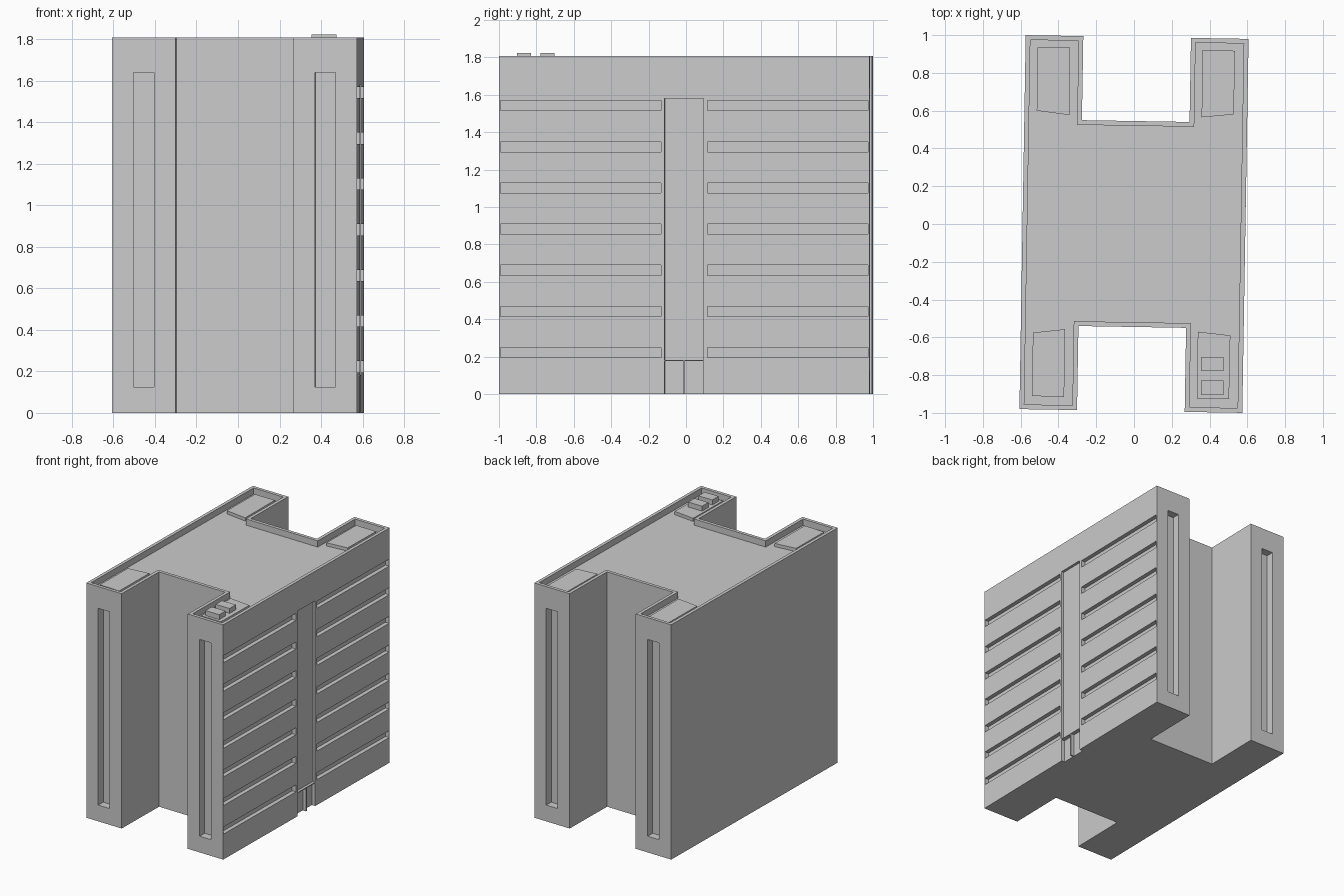
import bpy, bmesh

if "Cube" in bpy.data.objects:
    bpy.data.objects.remove(bpy.data.objects["Cube"])

TILT = -0.0168   # whole building is turned slightly about z
H = 1.808
ROOF = 1.76


def add_prism(bm, pts, z0, z1):
    bottom = [bm.verts.new((x, y, z0)) for x, y in pts]
    top = [bm.verts.new((x, y, z1)) for x, y in pts]
    n = len(pts)
    bm.faces.new(bottom[::-1])
    bm.faces.new(top)
    for i in range(n):
        j = (i + 1) % n
        bm.faces.new((bottom[i], bottom[j], top[j], top[i]))


def rect(x0, x1, y0, y1):
    return [(x0, y0), (x1, y0), (x1, y1), (x0, y1)]


def make(name, prisms, turn=0.0):
    bm = bmesh.new()
    for pts, z0, z1 in prisms:
        add_prism(bm, pts, z0, z1)
    bmesh.ops.recalc_face_normals(bm, faces=bm.faces)
    me = bpy.data.meshes.new(name)
    bm.to_mesh(me)
    bm.free()
    ob = bpy.data.objects.new(name, me)
    ob.rotation_euler.z = turn
    bpy.context.collection.objects.link(ob)
    return ob


def h_outline(t):
    # H-shaped plan, inset by t, counter-clockwise
    w, l, i, n = 0.59 - t, 0.99 - t, 0.285 + t, 0.545 - t
    return [(w, -l), (w, l), (i, l), (i, n), (-i, n), (-i, l),
            (-w, l), (-w, -l), (-i, -l), (-i, -n), (i, -n), (i, -l)]


# Main block
body = make("building_body", [(h_outline(0), 0, H)], TILT)

# Roof well behind the parapet
cuts = [(h_outline(0.025), ROOF, H + 0.1)]

# Tall window recesses on the four wing ends
for sx in (-1, 1):
    for sy in (-1, 1):
        xs = sorted((sx * 0.388, sx * 0.487))
        ys = sorted((sy * 0.93, sy * 1.05))
        cuts.append((rect(*xs, *ys), 0.125, 1.64))

# Seven rows of window bands on the right side
for row in range(7):
    z = 0.222 + row * 0.22
    for ys in ((-0.983, -0.125), (0.125, 0.983)):
        cuts.append((rect(0.558, 0.65, *ys), z - 0.027, z + 0.027))

# Central stair panel and the two entrance doors below it
cuts.append((rect(0.57, 0.65, -0.104, 0.104), 0.183, 1.58))
for ys in ((-0.104, -0.005), (0.005, 0.104)):
    cuts.append((rect(0.562, 0.65, *ys), -0.1, 0.177))

cutter = make("recess_cutter", cuts, TILT)
cutter.hide_render = True
mod = body.modifiers.new("recesses", "BOOLEAN")
mod.operation = "DIFFERENCE"
mod.solver = "EXACT"
mod.object = cutter
bpy.context.view_layer.objects.active = body
body.select_set(True)
bpy.ops.object.modifier_apply(modifier=mod.name)
bpy.data.objects.remove(cutter, do_unlink=True)

# Low plinths on the wing roofs
plinths = {
    "roof_plinth_front_left": [(-0.54, -0.91), (-0.37, -0.917), (-0.365, -0.557), (-0.535, -0.575)],
    "roof_plinth_front_right": [(0.333, -0.925), (0.503, -0.927), (0.51, -0.59), (0.338, -0.57)],
    "roof_plinth_back_right": [(0.358, 0.565), (0.528, 0.58), (0.535, 0.917), (0.363, 0.92)],
    "roof_plinth_back_left": [(-0.515, 0.6), (-0.342, 0.577), (-0.34, 0.935), (-0.51, 0.935)],
}
for name, pts in plinths.items():
    make(name, [(pts, ROOF - 0.01, 1.785)])

# Two rooftop units on the front right plinth
for k, y in enumerate((-0.865, -0.74)):
    make(f"rooftop_unit_{k + 1}", [(rect(0.355, 0.474, y - 0.039, y + 0.037), 1.78, 1.823)])
